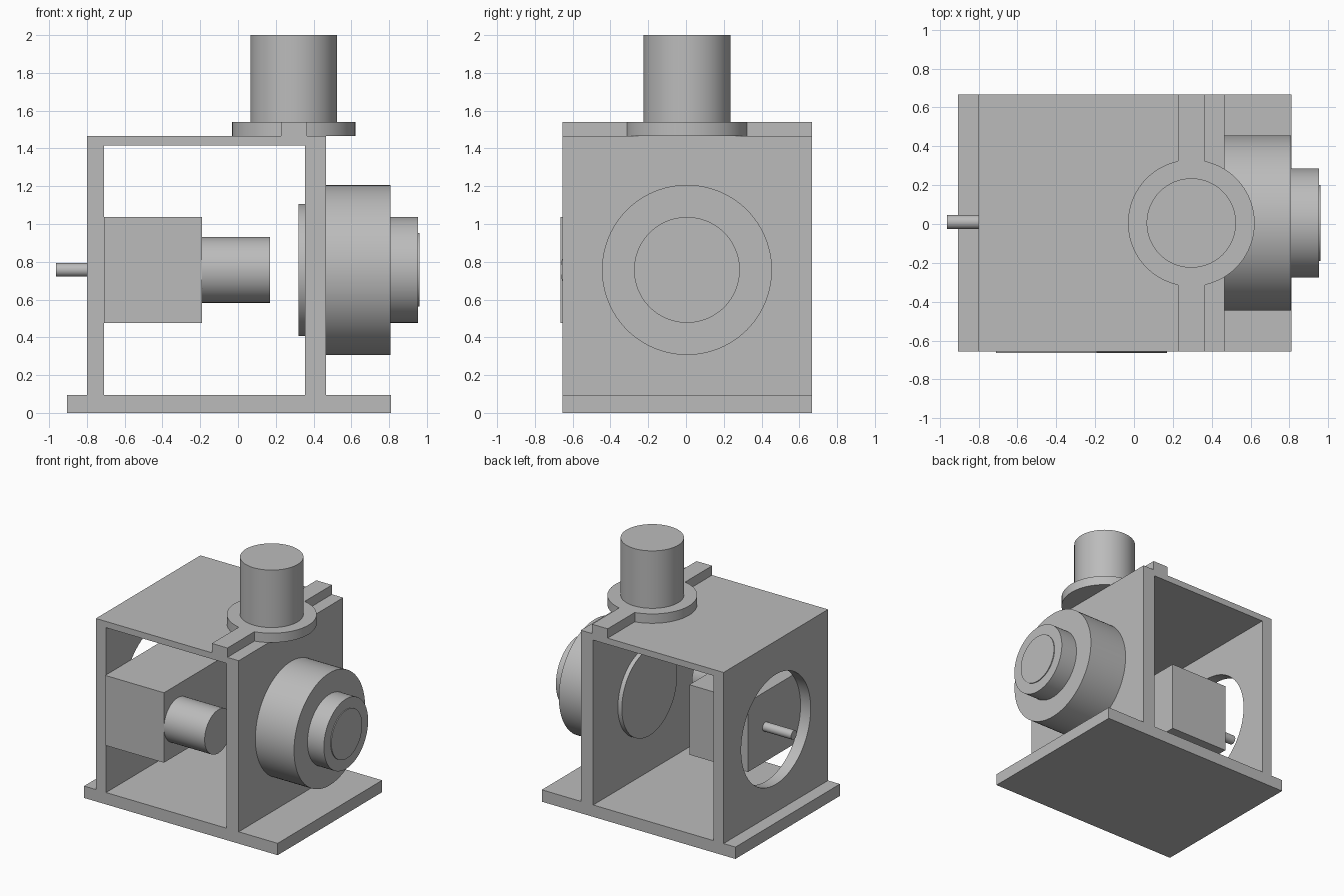
import bpy, bmesh
from math import tau
from mathutils import Matrix, Vector

default = bpy.data.objects.get("Cube")
if default:
    bpy.data.objects.remove(default, do_unlink=True)

grey = bpy.data.materials.new("plain grey")
grey.use_nodes = True
colour = (0.5, 0.5, 0.5, 1)
grey.diffuse_color = colour
grey.node_tree.nodes["Principled BSDF"].inputs["Base Color"].default_value = colour

FRONT, BACK = -0.655, 0.667
AXIS_Y, AXIS_Z = 0.005, 0.757


def finish(name, bm):
    bmesh.ops.recalc_face_normals(bm, faces=bm.faces)
    mesh = bpy.data.meshes.new(name)
    bm.to_mesh(mesh)
    bm.free()
    mesh.materials.append(grey)
    obj = bpy.data.objects.new(name, mesh)
    bpy.context.collection.objects.link(obj)
    return obj


def box(name, low, high):
    low, high = Vector(low), Vector(high)
    bm = bmesh.new()
    bmesh.ops.create_cube(bm, size=1, matrix=Matrix.Translation((low + high) / 2)
                          @ Matrix.Diagonal((*(high - low), 1)))
    return finish(name, bm)


def extrude_profile(name, points):
    """Extrude an x-z outline from front to back."""
    bm = bmesh.new()
    face = bm.faces.new([bm.verts.new((x, FRONT, z)) for x, z in points])
    top = bmesh.ops.extrude_face_region(bm, geom=[face], use_keep_orig=True)["geom"]
    bmesh.ops.translate(bm, vec=(0, BACK - FRONT, 0),
                        verts=[v for v in top if isinstance(v, bmesh.types.BMVert)])
    return finish(name, bm)


def turned(name, steps, axis, origin):
    """Stepped round part: each step is (start, end, radius) along the axis."""
    profile = [(p, r) for start, end, r in steps for p in (start, end)]
    turn = Vector((0, 0, 1)).rotation_difference(Vector(axis)).to_matrix().to_4x4()
    bm = bmesh.new()
    sides = 96
    rings = []
    for p, r in profile:
        rings.append([bm.verts.new(Matrix.Rotation(tau * i / sides, 3, "Z") @ Vector((r, 0, p)))
                      for i in range(sides)])
    for a, b in zip(rings, rings[1:]):
        for i in range(sides):
            j = (i + 1) % sides
            bm.faces.new((a[i], a[j], b[j], b[i]))
    bm.faces.new(rings[0])
    bm.faces.new(rings[-1])
    bm.transform(Matrix.Translation(origin) @ turn)
    return finish(name, bm)


def combine(obj, other, operation):
    mod = obj.modifiers.new(operation.lower(), "BOOLEAN")
    mod.operation, mod.object, mod.solver = operation, other, "EXACT"
    bpy.context.view_layer.objects.active = obj
    bpy.ops.object.modifier_apply(modifier=mod.name)
    bpy.data.objects.remove(other, do_unlink=True)


X, Z = (1, 0, 0), (0, 0, 1)

# Frame: base plate, two walls and roof in one piece, open front to back
frame = extrude_profile("frame", [
    (-0.905, 0), (0.81, 0), (0.81, 0.095), (0.465, 0.095), (0.465, 1.465),
    (-0.80, 1.465), (-0.80, 0.095), (-0.905, 0.095)])
combine(frame, box("window_cutter", (-0.71, -1, 0.095), (0.355, 1, 1.415)), "DIFFERENCE")
combine(frame, turned("hole_cutter", [(-0.85, -0.6, 0.44)], X, (0, AXIS_Y, AXIS_Z)), "DIFFERENCE")

# Motor block inside the frame, with its nose and thin shaft
box("motor_block", (-0.71, -0.665, 0.477), (-0.19, 0.23, 1.037))
nose = turned("motor_nose", [(-0.19, 0.17, 0.174)], X, (0, -0.491, AXIS_Z))
shaft = turned("motor_shaft", [(-0.963, -0.71, 0.036)], X, (0, 0.01, AXIS_Z))

# Stepped round housing passing through the right-hand wall
housing = turned("round_housing", [(0.32, 0.36, 0.35), (0.36, 0.808, 0.45),
                                   (0.808, 0.953, 0.28), (0.953, 0.96, 0.195)],
                 X, (0, AXIS_Y, AXIS_Z))

# Flange and strap on the roof, carrying the upright cylinder
flange = turned("top_flange", [(1.465, 1.54, 0.326)], Z, (0.295, AXIS_Y, 0))
combine(flange, box("strap", (0.227, FRONT, 1.465), (0.365, BACK, 1.54)), "UNION")
cylinder = turned("top_cylinder", [(1.54, 2.0, 0.23)], Z, (0.295, AXIS_Y, 0))

# Smooth round surfaces, keep edges crisp
bpy.ops.object.select_all(action="DESELECT")
for part in (frame, nose, shaft, housing, flange, cylinder):
    part.select_set(True)
bpy.context.view_layer.objects.active = frame
bpy.ops.object.shade_smooth_by_angle()
